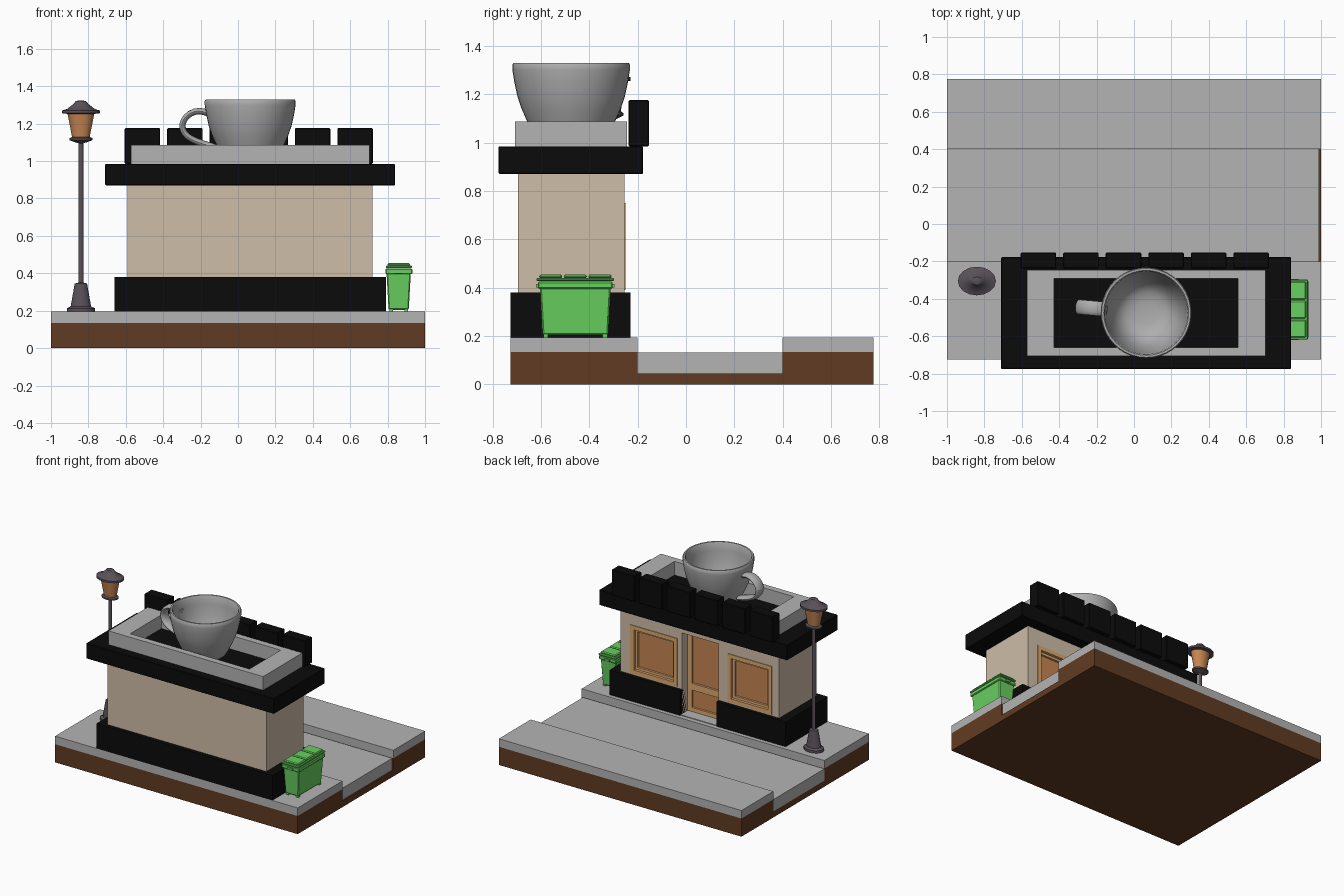
import bpy, bmesh, math
from mathutils import Vector

if "Cube" in bpy.data.objects:
    bpy.data.objects.remove(bpy.data.objects["Cube"])


def material(name, r, g, b):
    lin = [((c / 255 + 0.055) / 1.055) ** 2.4 if c > 10 else c / 255 / 12.92 for c in (r, g, b)]
    m = bpy.data.materials.new(name)
    m.diffuse_color = (*lin, 1)
    m.use_nodes = True
    m.node_tree.nodes["Principled BSDF"].inputs["Base Color"].default_value = m.diffuse_color
    return m


GREY = material("concrete grey", 180, 180, 180)
SOIL = material("soil brown", 97, 59, 34)
BEIGE = material("wall beige", 206, 189, 167)
BLACK = material("trim black", 11, 11, 11)
CUP = material("cup grey", 174, 174, 174)
METAL = material("lamp metal", 88, 81, 88)
AMBER = material("amber glass", 198, 134, 82)
WOOD = material("light wood", 220, 168, 112)
GREEN = material("bin green", 104, 208, 96)


def finish(name, bm, mat, smooth=False):
    bmesh.ops.recalc_face_normals(bm, faces=bm.faces)
    me = bpy.data.meshes.new(name)
    bm.to_mesh(me)
    bm.free()
    me.materials.append(mat)
    ob = bpy.data.objects.new(name, me)
    bpy.context.collection.objects.link(ob)
    if smooth:
        bpy.ops.object.select_all(action='DESELECT')
        bpy.context.view_layer.objects.active = ob
        ob.select_set(True)
        bpy.ops.object.shade_smooth_by_angle(angle=math.radians(40))
    return ob


def box(name, x, y, z, mat, bevel=0.0, taper=0.0):
    """Box from (min, max) pairs; taper pulls the bottom edges inward."""
    bm = bmesh.new()
    bmesh.ops.create_cube(bm, size=1)
    for v in bm.verts:
        t = taper if v.co.z < 0 else 0
        lo, hi = [a[0] + t for a in (x, y)], [a[1] - t for a in (x, y)]
        v.co = (hi[0] if v.co.x > 0 else lo[0],
                hi[1] if v.co.y > 0 else lo[1],
                z[1] if v.co.z > 0 else z[0])
    ob = finish(name, bm, mat)
    if bevel:
        m = ob.modifiers.new("bevel", 'BEVEL')
        m.width, m.segments = bevel, 1
    return ob


def lathe(name, profile, center, mat, sides=16, ysc=1.0):
    """Revolve (radius, z) points round a vertical axis."""
    bm = bmesh.new()
    rings = []
    for r, z in profile:
        rings.append([bm.verts.new((center[0] + r * math.cos(2 * math.pi * i / sides),
                                    center[1] + ysc * r * math.sin(2 * math.pi * i / sides), z))
                      for i in range(sides)])
    for a, b in zip(rings, rings[1:]):
        for i in range(sides):
            j = (i + 1) % sides
            bm.faces.new((a[i], a[j], b[j], b[i]))
    bm.faces.new(rings[0])
    bm.faces.new(rings[-1])
    return finish(name, bm, mat, True)


def frame(name, u, z, y, w, mat, axis='y'):
    """Rectangular frame; upright ('y' = depth) or lying flat ('z' = height)."""
    a, b = u, z
    parts = [((a[0], a[1]), (b[1] - w[1], b[1])), ((a[0], a[1]), (b[0], b[0] + w[1])),
             ((a[0], a[0] + w[0]), (b[0] + w[1], b[1] - w[1])),
             ((a[1] - w[0], a[1]), (b[0] + w[1], b[1] - w[1]))]
    for i, (p, q) in enumerate(parts):
        n = f"{name}_{i + 1}"
        if axis == 'y':
            box(n, p, y, q, mat)
        else:
            box(n, p, q, y, mat)


# Ground: stepped soil block, road and two pavements
bm = bmesh.new()
prof = [(-.725, 0), (.775, 0), (.775, .135), (.4, .135), (.4, .045), (-.2, .045), (-.2, .135), (-.725, .135)]
face = bm.faces.new([bm.verts.new((-1, y, z)) for y, z in prof])
ext = bmesh.ops.extrude_face_region(bm, geom=[face])
bmesh.ops.translate(bm, vec=(2, 0, 0), verts=[g for g in ext['geom'] if isinstance(g, bmesh.types.BMVert)])
finish("soil_block", bm, SOIL)
box("road", (-1, .99), (-.2, .4), (.045, .133), GREY)
box("shop_pavement", (-1, 1), (-.725, -.2), (.135, .195), GREY)
box("far_pavement", (-1, 1), (.4, .775), (.135, .195), GREY)

# Walls with cut openings for the door and windows
walls = box("walls", (-.59, .72), (-.695, -.255), (.195, .87), BEIGE)
DOOR = (-.09, .21)
WINDOWS = [(-.53, -.165), (.25, .635)]
WZ = (.39, .75)
holes = [(DOOR, (.19, .80), .095)] + [(w, WZ, .05) for w in WINDOWS]
for i, (u, z, depth) in enumerate(holes):
    cutter = box(f"opening_cutter_{i + 1}", u, (-.255 - depth, -.1), z, BEIGE)
    cutter.hide_render = True
    cutter.hide_set(True)
    m = walls.modifiers.new("opening", 'BOOLEAN')
    m.object, m.operation, m.solver = cutter, 'DIFFERENCE', 'EXACT'

# Windows: nested wooden frames and amber panes
for i, (u, side) in enumerate(zip(WINDOWS, ("left", "right"))):
    frame(f"{side}_window_frame", u, WZ, (-.305, -.25), (.03, .03), WOOD)
    frame(f"{side}_window_sash", (u[0] + .03, u[1] - .03), (WZ[0] + .03, WZ[1] - .03),
          (-.305, -.27), (.018, .018), WOOD)
    box(f"{side}_window_pane", (u[0] + .04, u[1] - .04), (-.304, -.285), (WZ[0] + .04, WZ[1] - .04), AMBER)

# Door: frame, middle rail, panes
frame("door_frame", DOOR, (.195, .80), (-.35, -.32), (.035, .035), WOOD)
box("door_rail", (DOOR[0] + .035, DOOR[1] - .035), (-.35, -.32), (.36, .41), WOOD)
box("door_pane", (DOOR[0] + .03, DOOR[1] - .03), (-.35, -.335), (.22, .78), AMBER)

# Black plinth, open at the doorway
box("plinth_back", (-.66, .79), (-.725, -.40), (.195, .38), BLACK)
box("plinth_left", (-.66, DOOR[0]), (-.41, -.23), (.195, .38), BLACK)
box("plinth_right", (DOOR[1], .79), (-.41, -.23), (.195, .38), BLACK)
# Lets the recessed door stand in front of the plinth core
box("door_step", DOOR, (-.35, -.235), (.195, .20), GREY)

# Roof slab, parapet and row of blank sign tiles
box("roof_slab", (-.71, .84), (-.775, -.177), (.87, .985), BLACK, .004)
frame("parapet", (-.572, .702), (-.707, -.245), (.985, 1.087), (.145, .047), GREY, 'z')
for i in range(6):
    x = -.606 + i * .2274
    box(f"sign_tile_{i + 1}", (x, x + .19), (-.237, -.153), (.985, 1.176), BLACK, .004)

# Giant cup
CX, CY = .065, -.475
lathe("cup_bowl", [(.11, .985), (.14, 1.01), (.165, 1.05), (.183, 1.09), (.205, 1.14), (.222, 1.19),
                   (.235, 1.25), (.243, 1.30), (.243, 1.322), (.238, 1.33), (.227, 1.33), (.221, 1.32),
                   (.216, 1.27), (.203, 1.19), (.18, 1.12), (.15, 1.06), (.11, 1.03), (.06, 1.018)],
      (CX, CY), CUP, 40)

# Cup handle: flattened round section swept along a loop
path = [(.205, 1.245), (.25, 1.268), (.30, 1.268), (.345, 1.24), (.37, 1.195), (.355, 1.145),
        (.315, 1.115), (.25, 1.09), (.165, 1.07)]
ang = math.radians(175)
out, side = Vector((math.cos(ang), math.sin(ang), 0)), Vector((-math.sin(ang), math.cos(ang), 0))
pts = [Vector((CX, CY, z)) + out * r for r, z in path]
bm = bmesh.new()
rings = []
for i, p in enumerate(pts):
    tan = (pts[min(i + 1, len(pts) - 1)] - pts[max(i - 1, 0)]).normalized()
    nor = tan.cross(side)
    rings.append([bm.verts.new(p + side * .042 * math.cos(k * math.pi / 5) + nor * .019 * math.sin(k * math.pi / 5))
                  for k in range(10)])
for a, b in zip(rings, rings[1:]):
    for k in range(10):
        bm.faces.new((a[k], a[(k + 1) % 10], b[(k + 1) % 10], b[k]))
bm.faces.new(rings[0])
bm.faces.new(rings[-1])
handle = finish("cup_handle", bm, CUP, True)
sub = handle.modifiers.new("rounding", 'SUBSURF')
sub.levels = sub.render_levels = 1

# Street lamp, slightly flattened front to back
LAMP = (-.84, -.305)
lathe("lamp_post", [(.075, .195), (.075, .213), (.055, .222), (.048, .26), (.033, .345), (.014, .35),
                    (.013, 1.095), (.03, 1.10), (.062, 1.112), (.062, 1.122), (.045, 1.13)],
      LAMP, METAL, 16, .75)
lathe("lamp_lantern", [(.047, 1.128), (.072, 1.255)], LAMP, AMBER, 16, .75)
lathe("lamp_cap", [(.07, 1.252), (.102, 1.256), (.102, 1.270), (.075, 1.278), (.04, 1.305),
                   (.028, 1.32), (.01, 1.324)], LAMP, METAL, 16, .75)

# Waste bin
box("bin_body", (.793, .925), (-.605, -.31), (.205, .42), GREEN, .006, .012)
box("bin_rim", (.788, .932), (-.612, -.303), (.395, .425), GREEN, .005)
box("bin_lid", (.79, .93), (-.618, -.297), (.427, .441), GREEN, .004)
for i in range(3):
    y = -.607 + i * .102
    box(f"bin_lid_panel_{i + 1}", (.80, .92), (y, y + .095), (.438, .455), GREEN, .006)
for i, y in enumerate((-.59, -.345)):
    for j, x in enumerate((.81, .89)):
        box(f"bin_foot_{2 * i + j + 1}", (x, x + .02), (y, y + .02), (.195, .215), GREEN)
    box(f"bin_handle_{i + 1}", (.84, .88), (y - .03 if i == 0 else y + .03, y + .02 if i == 0 else y + .05),
        (.40, .415), GREEN)
